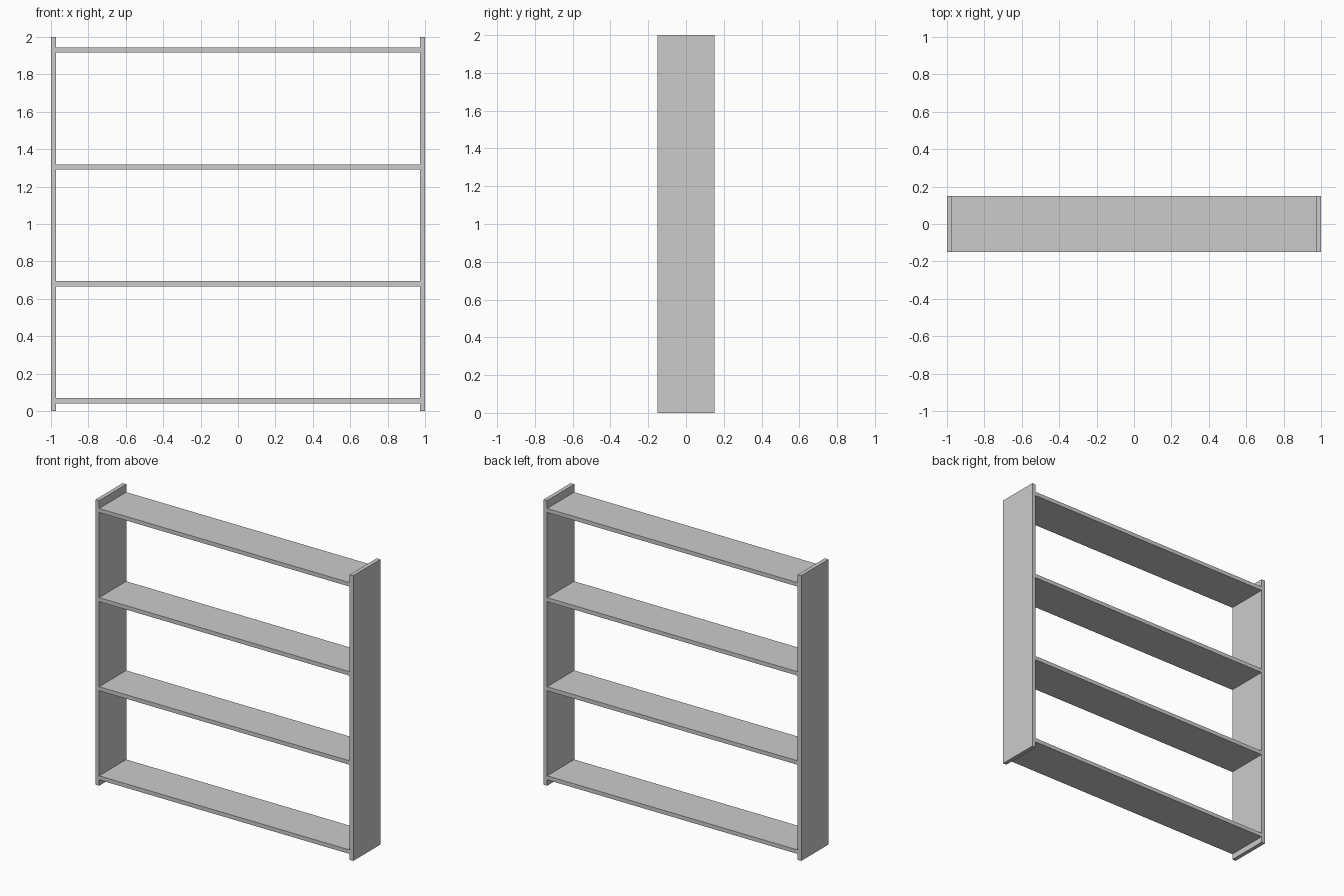
import bpy

if "Cube" in bpy.data.objects:
    bpy.data.objects.remove(bpy.data.objects["Cube"])

DEPTH = 0.30
HEIGHT = 2.0
PANEL = 0.028   # side panel thickness
SHELF = 0.028   # shelf thickness


def box(name, size, location):
    bpy.ops.mesh.primitive_cube_add(size=1, location=location)
    obj = bpy.context.object
    obj.name = name
    obj.scale = size
    bpy.ops.object.transform_apply(location=False, rotation=False, scale=True)
    return obj


# Upright side panels
for name, sign in (("left_side_panel", -1), ("right_side_panel", 1)):
    box(name, (PANEL, DEPTH, HEIGHT), (sign * (1 - PANEL / 2), 0, HEIGHT / 2))

# Four evenly spaced shelves between the panels
for i in range(4):
    box(f"shelf_{i + 1}", (2 - 2 * PANEL, DEPTH, SHELF), (0, 0, 0.055 + i * 0.625))
